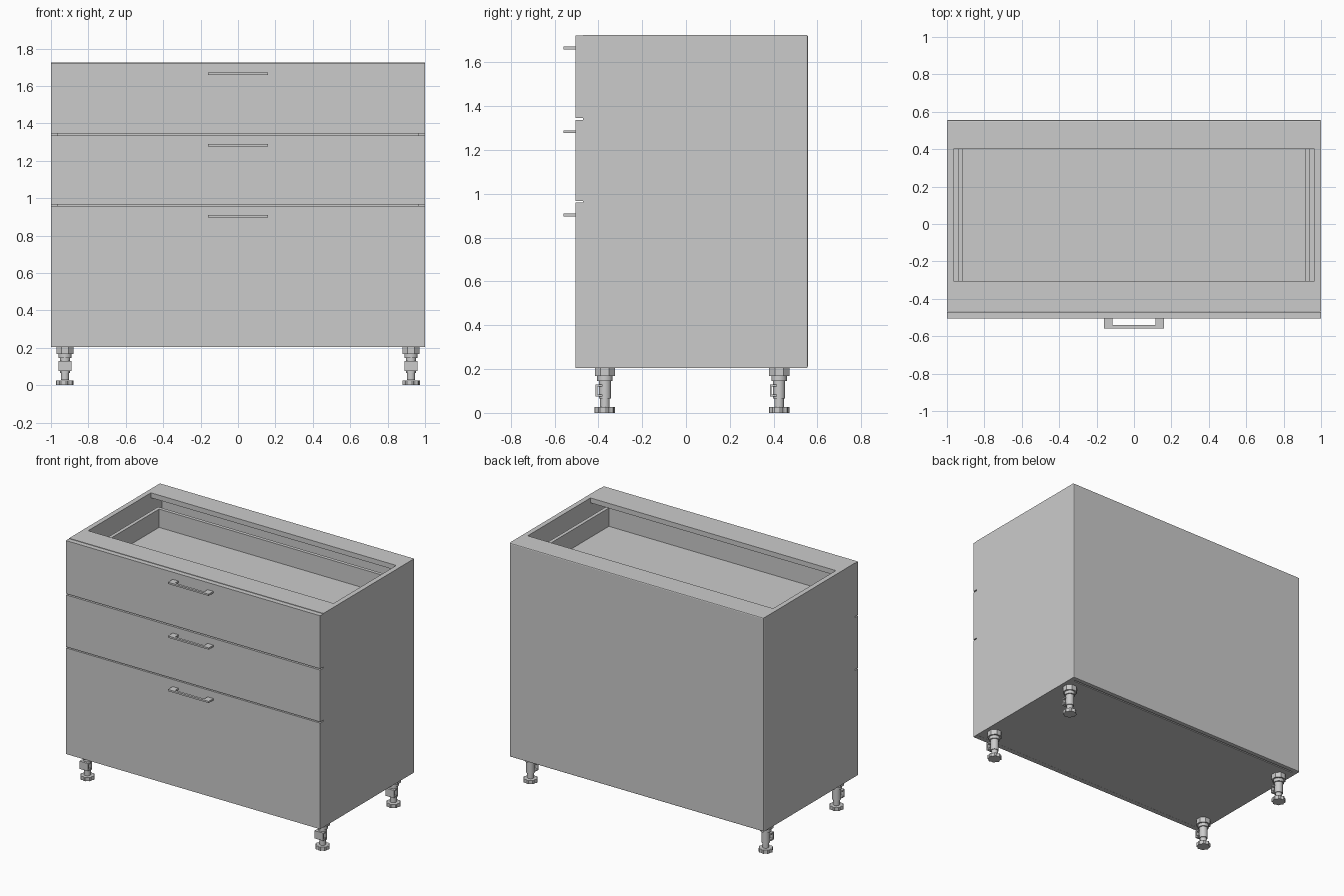
import bpy, bmesh
from math import sin, cos, pi, radians

if "Cube" in bpy.data.objects:
    bpy.data.objects.remove(bpy.data.objects["Cube"])


def finish(name, bm, smooth=False):
    bmesh.ops.recalc_face_normals(bm, faces=bm.faces)
    me = bpy.data.meshes.new(name)
    bm.to_mesh(me)
    bm.free()
    if smooth:
        me.shade_smooth()
        me.set_sharp_from_angle(angle=radians(30))
    ob = bpy.data.objects.new(name, me)
    bpy.context.collection.objects.link(ob)
    return ob


def add_box(bm, x0, x1, y0, y1, z0, z1):
    vs = bmesh.ops.create_cube(bm, size=1)["verts"]
    for v in vs:
        v.co = (x1 if v.co.x > 0 else x0, y1 if v.co.y > 0 else y0, z1 if v.co.z > 0 else z0)


def boxes(name, *dims):
    bm = bmesh.new()
    for d in dims:
        add_box(bm, *d)
    return finish(name, bm)


def add_prism(bm, pts, z0, z1):
    face = bm.faces.new([bm.verts.new((x, y, z0)) for x, y in pts])
    top = bmesh.ops.extrude_face_region(bm, geom=[face])["geom"]
    for v in top:
        if isinstance(v, bmesh.types.BMVert):
            v.co.z = z1


def ring(cx, cy, r, n, notch=1.0, step=0):
    # circle of n points; with step, every other group of points is pulled in
    out = []
    for i in range(n):
        k = r * (notch if step and (i // step) % 2 else 1)
        a = 2 * pi * (i + 0.5) / n
        out.append((cx + k * cos(a), cy + k * sin(a)))
    return out


B, T = 0.205, 1.725          # carcass bottom and top
P = 0.035                    # panel thickness
FY, CY, BY = -0.505, -0.469, 0.525   # front face, carcass front, back panel inside
IN = 1 - P                   # inner face of the sides

# carcass
for s, side in ((-1, "left"), (1, "right")):
    xs = sorted((s * IN, s))
    boxes(side + "_side_panel", (*xs, CY, BY, B, T))
boxes("bottom_panel", (-IN, IN, CY, BY - 0.01, B, B + P))
boxes("front_top_rail", (-IN, IN, CY, -0.305, T - P, T))
boxes("back_top_rail", (-IN, IN, 0.40, BY, T - P, T))

# back panel with eased outer edges
bm = bmesh.new()
add_box(bm, -1, 1, BY, 0.556, B, T)
bmesh.ops.bevel(bm, geom=[e for e in bm.edges if all(v.co.y > 0.55 for v in e.verts)],
                offset=0.007, segments=2, affect='EDGES', profile=0.5)
finish("back_panel", bm)

# drawers: front z range, box height, handle height
drawers = (("top", 1.345, 1.722, 1.465, 1.615, 1.665),
           ("middle", 0.967, 1.336, 1.085, 1.235, 1.283),
           ("bottom", B, 0.959, 0.29, 0.80, 0.903))
for name, z0, z1, b0, b1, hz in drawers:
    boxes(name + "_drawer_front", (-1, 1, FY, CY - 0.001, z0, z1))
    # open box: floor, two sides, front and back walls
    boxes(name + "_drawer_box",
          (-0.915, 0.915, -0.44, 0.42, b0, b0 + 0.02),
          (-0.94, -0.915, CY, 0.445, b0, b1),
          (0.915, 0.94, CY, 0.445, b0, b1),
          (-0.915, 0.915, CY, -0.44, b0, b1),
          (-0.915, 0.915, 0.42, 0.445, b0, b1))
    # runners between box and carcass
    boxes(name + "_drawer_runners",
          (-IN, -0.94, -0.45, 0.42, b0 + 0.02, b0 + 0.06),
          (0.94, IN, -0.45, 0.42, b0 + 0.02, b0 + 0.06))
    # flat U handle
    bm = bmesh.new()
    add_prism(bm, [(-0.16, FY), (-0.16, -0.558), (0.16, -0.558), (0.16, FY),
                   (0.115, FY), (0.115, -0.541), (-0.115, -0.541), (-0.115, FY)],
              hz - 0.006, hz + 0.006)
    finish(name + "_handle", bm)

# adjustable legs
for ly, yn in ((-0.37, "front"), (0.425, "back")):
    for lx, xn in ((-0.925, "left"), (0.925, "right")):
        bm = bmesh.new()
        add_prism(bm, ring(lx, ly, 0.050, 8), 0.168, B)          # mounting flange
        add_prism(bm, ring(lx, ly, 0.036, 24), 0.145, 0.168)     # collar
        add_prism(bm, ring(lx, ly, 0.028, 24), 0.065, 0.145)     # sleeve
        add_prism(bm, ring(lx, ly, 0.022, 24), 0.028, 0.065)     # threaded stem
        add_prism(bm, ring(lx, ly, 0.047, 32, 0.88, 2), 0, 0.026)  # notched foot
        finish(f"{yn}_{xn}_leg", bm, True)
        # plinth clip on the front of the sleeve
        y0, y1 = ly - 0.042, ly - 0.034
        boxes(f"{yn}_{xn}_leg_clip",
              (lx - 0.034, lx + 0.034, y0, y1, 0.075, 0.13),
              (lx - 0.034, lx + 0.034, y1, ly - 0.01, 0.12, 0.13),
              (lx - 0.034, lx + 0.034, y1, ly - 0.01, 0.075, 0.085))
